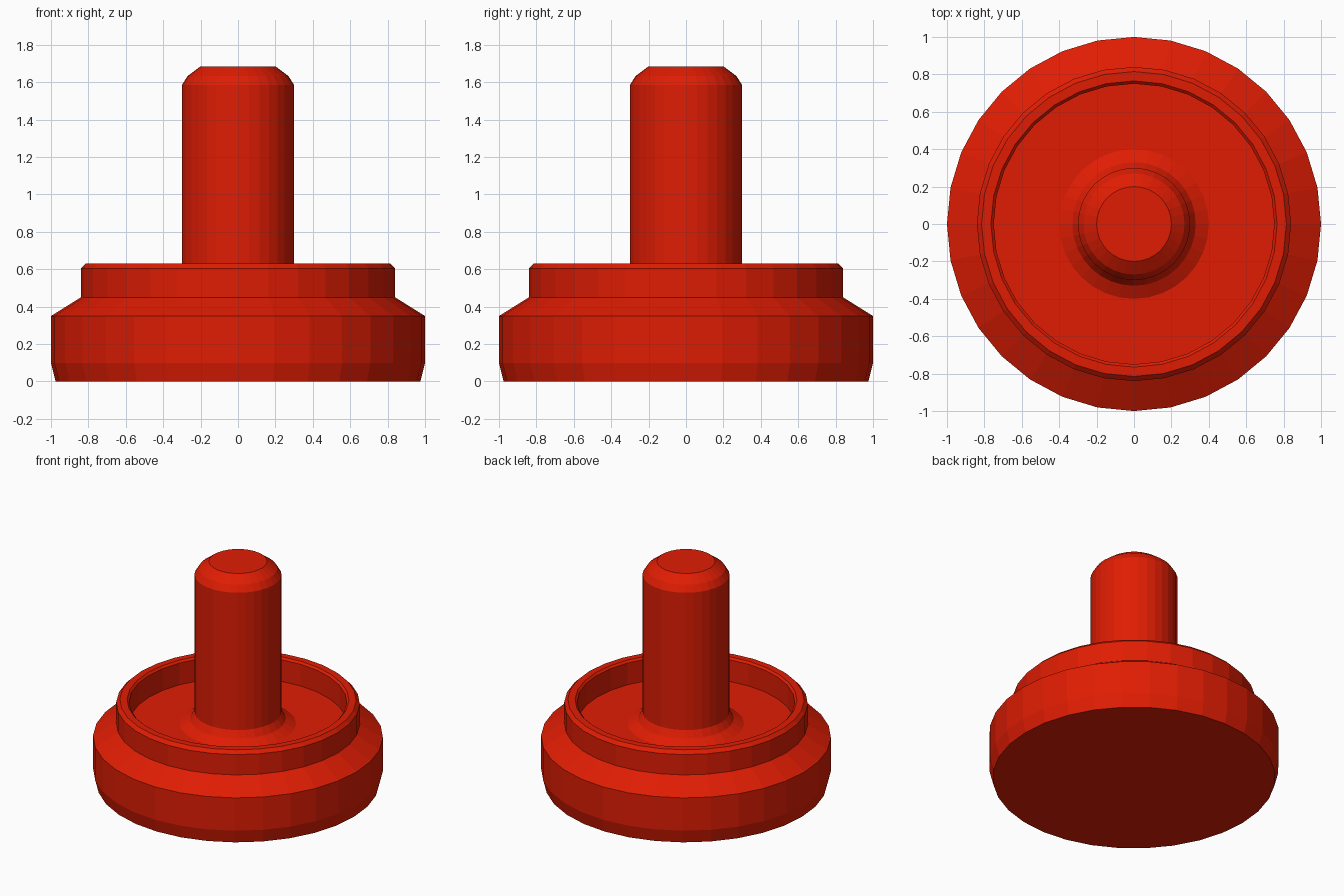
import bpy
import bmesh
from math import cos, sin, pi

SIDES = 32
FLOOR = 0.45    # height of the dish floor
TOP = 1.685     # top of the post

cube = bpy.data.objects.get("Cube")
if cube:
    bpy.data.objects.remove(cube, do_unlink=True)

red = bpy.data.materials.new("bright_red")
red.use_nodes = True
colour = (0.74, 0.012, 0.001, 1)
red.diffuse_color = colour
red.node_tree.nodes["Principled BSDF"].inputs["Base Color"].default_value = colour


def lathe(name, profile, cap_start=False, cap_end=False):
    """Turn a (radius, height) profile, listed so the outside is on its right."""
    bm = bmesh.new()
    rings = [[bm.verts.new((r * cos(2 * pi * i / SIDES), r * sin(2 * pi * i / SIDES), z))
              for i in range(SIDES)] for r, z in profile]
    for low, high in zip(rings, rings[1:]):
        for i in range(SIDES):
            j = (i + 1) % SIDES
            bm.faces.new((low[i], low[j], high[j], high[i]))
    if cap_start:
        bm.faces.new(rings[0][::-1])
    if cap_end:
        bm.faces.new(rings[-1])
    mesh = bpy.data.meshes.new(name)
    bm.to_mesh(mesh)
    bm.free()
    mesh.materials.append(red)
    obj = bpy.data.objects.new(name, mesh)
    bpy.context.collection.objects.link(obj)
    return obj


# Base: bevelled foot, sloped shoulder, raised rim and recessed dish floor
lathe("base_dish", [
    (0.975, 0), (1, 0.1), (1, 0.35), (0.84, 0.45), (0.84, 0.605), (0.815, 0.63),
    (0.765, 0.63), (0.75, 0.615), (0.75, FLOOR), (0.4, FLOOR),
], cap_start=True)

# Post: flared root, straight shaft and rounded tip
lathe("post", [
    (0.4, FLOOR), (0.33, FLOOR + 0.04), (0.3, FLOOR + 0.09),
    (0.3, TOP - 0.1), (0.27, TOP - 0.052), (0.2, TOP),
], cap_end=True)
